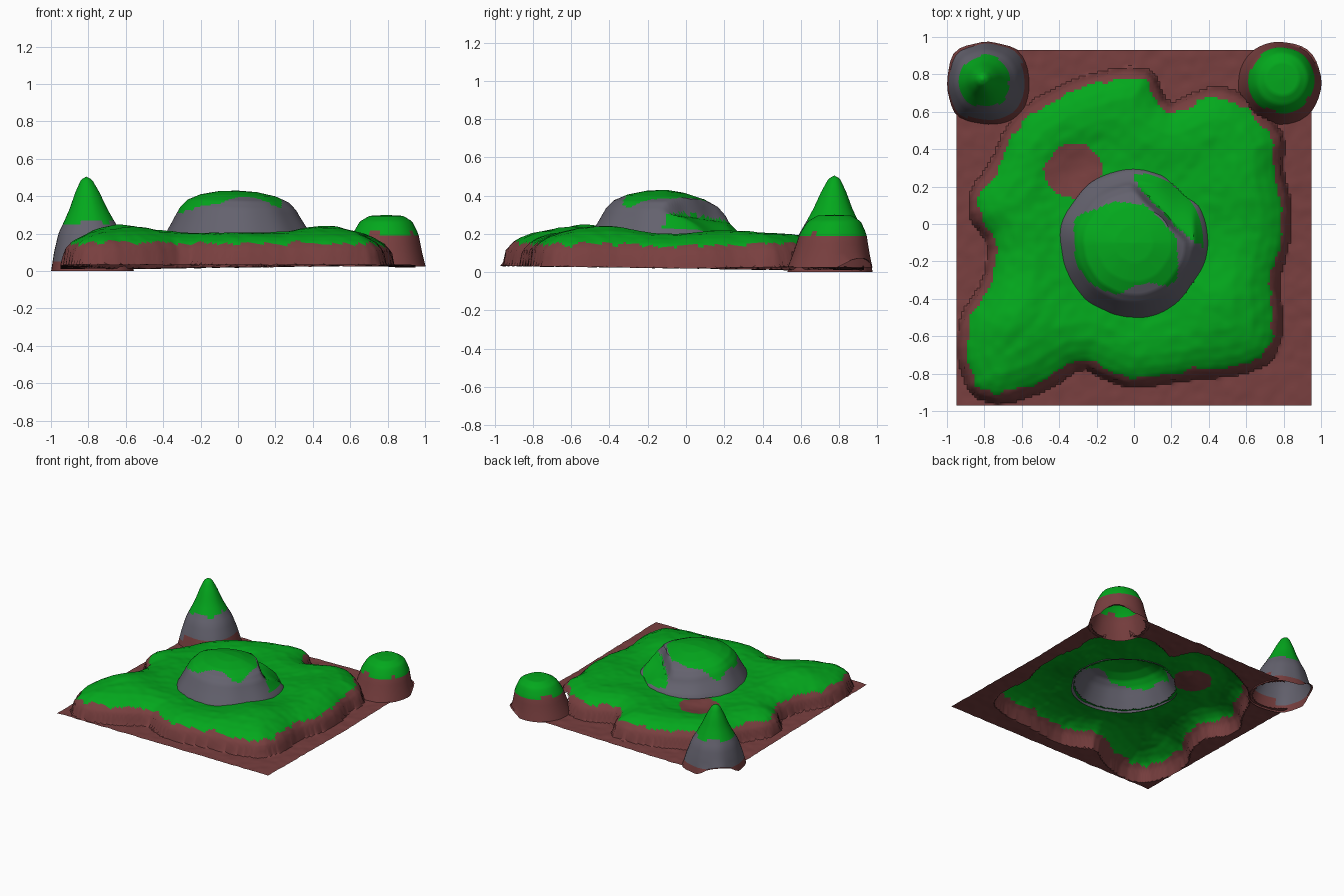
import bpy, bmesh, math
from mathutils import Vector, noise

if "Cube" in bpy.data.objects:
    bpy.data.objects.remove(bpy.data.objects["Cube"], do_unlink=True)


def material(name, rgb):
    m = bpy.data.materials.new(name)
    m.use_nodes = True
    m.diffuse_color = (*rgb, 1)
    m.node_tree.nodes["Principled BSDF"].inputs["Base Color"].default_value = (*rgb, 1)
    return m


MATERIALS = [material("red brown earth", (0.19, 0.05, 0.05)),
             material("grass green", (0.001, 0.39, 0.012)),
             material("rock grey", (0.127, 0.122, 0.156))]
EARTH, GRASS, ROCK = range(3)


def rough(x, y, scale):
    return noise.noise(Vector((x * scale, y * scale, 0.5)))


def interp(profile, t):
    """Piecewise linear height along a profile of (distance, height)."""
    if t <= profile[0][0]:
        return profile[0][1]
    for (a, za), (b, zb) in zip(profile, profile[1:]):
        if t <= b:
            return za + (zb - za) * (t - a) / (b - a)
    return profile[-1][1]


def finish(bm, name, colour):
    bm.normal_update()
    for f in bm.faces:
        f.material_index = colour(f.calc_center_median())
    mesh = bpy.data.meshes.new(name)
    bm.to_mesh(mesh)
    bm.free()
    for m in MATERIALS:
        mesh.materials.append(m)
    ob = bpy.data.objects.new(name, mesh)
    bpy.context.collection.objects.link(ob)
    bpy.ops.object.select_all(action='DESELECT')
    ob.select_set(True)
    bpy.context.view_layer.objects.active = ob
    bpy.ops.object.shade_smooth_by_angle(angle=math.radians(35))


def mound(name, cx, cy, profile, colour, shape, lean=(0, 0), segs=48, rings=20, wobble=0.02, square=0):
    """Open dome swept round a profile, reshaped in height by a rule."""
    bm = bmesh.new()
    radius, peak = profile[-1][0], profile[0][1]
    loops = []
    for i in range(1, rings + 1):
        t = i / rings
        r = radius * t
        loop = []
        for k in range(segs):
            a = math.tau * k / segs
            rr = r * (1 + wobble * rough(math.cos(a) + cx, math.sin(a) + cy, 2.5)
                      + square * t ** 4 * math.sin(2 * a) ** 4)
            x, y = cx + rr * math.cos(a), cy + rr * math.sin(a)
            z = shape(x, y, interp(profile, r))
            loop.append(bm.verts.new((x + lean[0] * z, y + lean[1] * z, z)))
        loops.append(loop)
    top = bm.verts.new((cx + lean[0] * peak, cy + lean[1] * peak, peak))
    for k in range(segs):
        n = (k + 1) % segs
        bm.faces.new((top, loops[0][k], loops[0][n]))
        for inner, outer in zip(loops, loops[1:]):
            bm.faces.new((inner[k], outer[k], outer[n], inner[n]))
    finish(bm, name, colour)


# Plateau shoreline, rounded by one corner-cutting pass
shore = [(-.05, .84), (.1, .82), (.18, .63), (.3, .69), (.45, .74), (.59, .69), (.73, .57),
         (.81, .45), (.79, .3), (.84, .1), (.83, -.1), (.77, -.3), (.8, -.56), (.74, -.74),
         (.55, -.81), (.3, -.83), (0, -.88), (-.15, -.83), (-.28, -.76), (-.45, -.88),
         (-.7, -.97), (-.87, -.92), (-.95, -.7), (-.93, -.5), (-.8, -.3), (-.77, -.1),
         (-.88, .03), (-.88, .17), (-.76, .33), (-.69, .5), (-.6, .61), (-.5, .68), (-.3, .78)]
outline = []
for p, q in zip(shore, shore[1:] + shore[:1]):
    p, q = Vector(p), Vector(q)
    outline += [p.lerp(q, 0.2), p.lerp(q, 0.8)]
EDGES = [(p.x, p.y, q.x, q.y) for p, q in zip(outline, outline[1:] + outline[:1])]


def inland(x, y):
    """Signed distance from the shoreline, positive on the plateau."""
    best, inside = 9.0, False
    for ax, ay, bx, by in EDGES:
        dx, dy = bx - ax, by - ay
        t = max(0, min(1, ((x - ax) * dx + (y - ay) * dy) / (dx * dx + dy * dy)))
        best = min(best, (x - ax - t * dx) ** 2 + (y - ay - t * dy) ** 2)
        if (ay > y) != (by > y) and x < ax + (y - ay) * dx / dy:
            inside = not inside
    return math.sqrt(best) * (1 if inside else -1)


BANK = [(0, 0), (.014, .08), (.055, .125), (.1, .15), (.16, .17), (.25, .177), (.36, .167)]
SWELLS = [(-.61, -.52, .045), (.44, -.42, .045), (.55, .2, .02), (-.33, .28, -.03)]
HILL_X, HILL_Y = .778, .75


def ground_height(x, y):
    d = inland(x, y)
    z = 0.02 + 0.017 * x * max(0, y) + 0.014 * max(0, -y) + 0.004 * rough(x, y, 18)
    if d > 0:
        z += interp(BANK, d)
        fade = min(1, d / 0.15)
        for bx, by, rise in SWELLS:
            z += rise * fade * math.exp(-((x - bx) ** 2 + (y - by) ** 2) / 0.035)
    return z


def ground_colour(c):
    d = inland(c.x, c.y)
    bare = math.hypot(c.x + .325, c.y - .285) < .152 + .02 * rough(c.x, c.y, 14)
    return GRASS if d > .05 + .025 * rough(c.x, c.y, 16) and not bare else EARTH


def covered(c):
    """True beneath the central rock, the corner hills and at the back corners."""
    dx, dy = abs(c.x) - HILL_X, c.y - HILL_Y
    return math.hypot(c.x, c.y + .105) < .375 or math.hypot(dx, dy) < .2 or (dx > 0 and dy > 0)


# Ground sheet with raised plateau, open beneath the mounds
bm = bmesh.new()
bmesh.ops.create_grid(bm, x_segments=136, y_segments=136, size=0.95)
for v in bm.verts:
    v.co.y -= 0.02
    v.co.z = ground_height(v.co.x, v.co.y)
hidden = [f for f in bm.faces if covered(f.calc_center_median())]
bmesh.ops.delete(bm, geom=hidden, context='FACES')
finish(bm, "ground", ground_colour)


# Central rock with a grassy ledge cut into its back left side
def past_ledge(x, y):
    return (x + y - 0.2) * 0.7 + 0.5 * (x - .17) * (y - .04) + 0.012 * rough(x, y, 9)


def rock_shape(x, y, z):
    high = max(0, min(1, (z - .2) / .1))
    z -= high * (0.03 * x + 0.13 * max(0, y + .1))
    s = past_ledge(x, y)
    ledge = min(z, 0.285 + 0.07 * (x - y - .15) - 3.5 * max(0, s) ** 2)
    t = max(0, min(1, (s + .02) / .035))
    return max(z + (ledge - z) * t, 0.178)


def rock_colour(c):
    s = past_ledge(c.x, c.y)
    cap = math.hypot((c.x + .03) / .315, (c.y + .125) / .23)
    if s < -.03 and cap < 1 + .25 * rough(c.x, c.y, 6):
        return GRASS
    ledge = s > .01 and c.x > 0 and c.y > -.13 and math.hypot(c.x, c.y + .1) < .37
    return GRASS if ledge else ROCK


mound("central_rock", 0, -.105,
      [(0, .43), (.1, .425), (.2, .405), (.27, .375), (.31, .335), (.35, .265), (.395, .19), (.4, .178)],
      rock_colour, rock_shape, segs=96, rings=40, wobble=0.03)


def arched(side):
    """Lifts the foot of a hill into a low arch towards its outer back corner."""
    def shape(x, y, z):
        out = Vector((side * (x - side * HILL_X), y - HILL_Y)).normalized()
        return max(z, 0.07 * max(0, (out.x + out.y) * 3 - 3.2))
    return shape


# Pointed peak in the back right corner
def peak_colour(c):
    if c.z > .26 + .04 * rough(c.x, c.y, 12):
        return GRASS
    return ROCK if c.z > .072 + .1 * max(0, c.x - c.y + 1.5) else EARTH


mound("corner_peak", -HILL_X, HILL_Y,
      [(0, .505), (.03, .488), (.065, .42), (.1, .335), (.13, .275), (.17, .2), (.2, .1), (.222, 0)],
      peak_colour, arched(-1), lean=(-.065, .05), segs=36, square=.08)

# Rounded hill in the back left corner
mound("corner_hill", HILL_X, HILL_Y,
      [(0, .3), (.09, .295), (.14, .265), (.175, .2), (.2, .1), (.222, .025)],
      lambda c: GRASS if c.z > .195 + .03 * rough(c.x, c.y, 12) else EARTH,
      arched(1), lean=(.05, .09), segs=36, square=.03)
